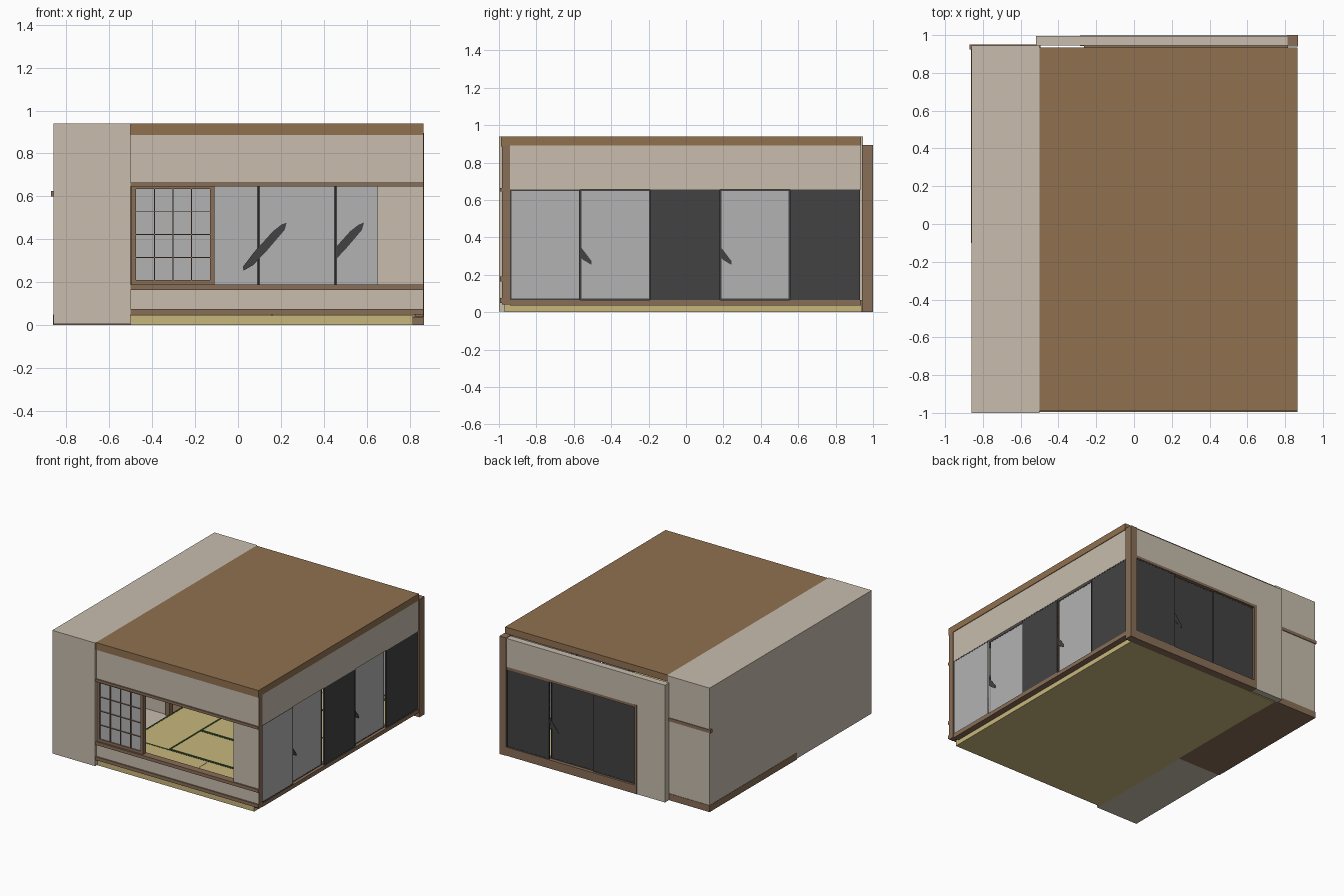
import bpy, math

if "Cube" in bpy.data.objects:
    bpy.data.objects.remove(bpy.data.objects["Cube"])

def mat(name, r, g, b):
    m = bpy.data.materials.new(name)
    m.diffuse_color = (r, g, b, 1)
    m.use_nodes = True
    m.node_tree.nodes["Principled BSDF"].inputs["Base Color"].default_value = m.diffuse_color
    return m

PLASTER = mat("plaster", 0.58, 0.51, 0.42)
WOOD = mat("wood", 0.28, 0.165, 0.08)
TRIM = mat("trim_wood", 0.25, 0.155, 0.095)
STRAW = mat("straw", 0.58, 0.47, 0.20)
GREEN = mat("mat_edging", 0.03, 0.06, 0.02)
DARK = mat("dark_panel", 0.055, 0.055, 0.055)
PAPER = mat("paper", 0.45, 0.45, 0.45)


def box(name, x, y, z, m):
    """Box from (min, max) ranges."""
    vs = [(a, b, c) for a in x for b in y for c in z]
    fs = [(0, 1, 3, 2), (4, 6, 7, 5), (0, 4, 5, 1), (2, 3, 7, 6), (0, 2, 6, 4), (1, 5, 7, 3)]
    me = bpy.data.meshes.new(name)
    me.from_pydata(vs, [], fs)
    me.materials.append(m)
    o = bpy.data.objects.new(name, me)
    bpy.context.collection.objects.link(o)
    return o


def wall_box(name, axis, along, depth, z, m):
    """Box on a wall running along x or y."""
    return box(name, along, depth, z, m) if axis == 'x' else box(name, depth, along, z, m)


def door(name, axis, a, d, outside):
    """Framed sliding door: pale room side, given outer side."""
    z = (0.065, 0.655)
    wall_box(name + "_inner", axis, a, (d, d + 0.005), z, PAPER)
    wall_box(name + "_outer", axis, a, (d + 0.005, d + 0.010), z, outside)
    f = 0.007
    for k, (p, q) in enumerate([((a[0], a[0] + f), z), ((a[1] - f, a[1]), z),
                                (a, (z[0], z[0] + f)), (a, (z[1] - f, z[1]))]):
        wall_box(f"{name}_frame_{k}", axis, p, (d - 0.001, d + 0.011), q, DARK)


def leaf(name, axis, edge, d, sign):
    """Slanted leaf blade held between two overlapping doors."""
    prof = [(-.15, 0), (-.135, .014), (-.05, .021), (.08, .021), (.13, .012), (.152, 0),
            (.12, -.016), (0, -.019), (-.10, -.016)]
    c, s = math.cos(math.radians(48)), math.sin(math.radians(48))
    pts = [(edge + sign * (0.03 + u * c - v * s), 0.365 + u * s + v * c) for u, v in prof]
    vs = [((a, e, z) if axis == 'x' else (e, a, z)) for e in (d, d + 0.002) for a, z in pts]
    n = len(prof)
    fs = [tuple(range(n)), tuple(range(2 * n - 1, n - 1, -1))]
    fs += [(i, n + i, n + (i + 1) % n, (i + 1) % n) for i in range(n)]
    me = bpy.data.meshes.new(name)
    me.from_pydata(vs, [], fs)
    me.materials.append(DARK)
    bpy.context.collection.objects.link(bpy.data.objects.new(name, me))


# Floor base and ceiling slab
box("floor_base", (-0.50, 0.815), (-0.97, 0.935), (0, 0.045), STRAW)
box("ceiling_slab", (-0.50, 0.865), (-0.98, 0.935), (0.89, 0.94), WOOD)
box("front_top_strip", (-0.50, 0.865), (-0.99, -0.98), (0.885, 0.94), WOOD)

# Straw mats with dark edging on their long sides
ux, uy, e = 0.33, 0.376, 0.012
mats = [(0, 0, 2, 1), (2, 0, 2, 1), (0, 1, 1, 2), (1, 1, 2, 1), (1, 2, 2, 1), (3, 1, 1, 2),
        (0, 3, 2, 1), (2, 3, 2, 1), (0, 4, 2, 1), (2, 4, 2, 1)]
for k, (i, j, w, h) in enumerate(mats):
    x0, y0 = -0.50 + i * ux, -0.945 + j * uy
    x1, y1 = x0 + w * ux - 0.002, y0 + h * uy - 0.002
    box(f"mat_{k}", (x0, x1), (y0, y1), (0.045, 0.055), STRAW)
    if w > h:
        for y in (y0, y1 - e):
            box(f"mat_edge_{k}", (x0, x1), (y, y + e), (0.05, 0.0565), GREEN)
    else:
        for x in (x0, x1 - e):
            box(f"mat_edge_{k}", (x, x + e), (y0, y1), (0.05, 0.0565), GREEN)

# Front wall around the window
fy = (-0.985, -0.945)
box("front_upper_wall", (-0.50, 0.862), fy, (0.665, 0.89), PLASTER)
box("front_lower_wall", (-0.50, 0.862), fy, (0.075, 0.165), PLASTER)
box("front_side_wall", (0.65, 0.862), fy, (0.19, 0.645), PLASTER)
for nm, z in (("bottom_rail", (0.05, 0.075)), ("window_sill", (0.165, 0.19)), ("window_head", (0.645, 0.665))):
    box(nm, (-0.50, 0.865), (-0.995, -0.94), z, TRIM)
box("front_corner_post", (0.825, 0.865), (-0.984, -0.94), (0.04, 0.89), TRIM)

# Lattice window screens, both slid left
for k, y in enumerate((-0.982, -0.962)):
    x0, x1, z0, z1 = -0.495 + 0.01 * k, -0.11, 0.19, 0.655
    t = 0.02
    box(f"screen_paper_{k}", (x0 + t, x1 - t), (y + 0.008, y + 0.01), (z0 + t, z1 - t), PAPER)
    for a, b in (((x0, x0 + t), (z0, z1)), ((x1 - t, x1), (z0, z1)),
                 ((x0, x1), (z0, z0 + t)), ((x0, x1), (z1 - t, z1))):
        box(f"screen_frame_{k}", a, (y, y + 0.016), b, TRIM)
    for n in range(1, 4):
        xc = x0 + t + (x1 - x0 - 2 * t) * n / 4
        zc = z0 + t + (z1 - z0 - 2 * t) * n / 4
        box(f"screen_bar_v_{k}_{n}", (xc - .002, xc + .002), (y, y + 0.016), (z0 + t, z1 - t), TRIM)
        box(f"screen_bar_h_{k}_{n}", (x0 + t, x1 - t), (y, y + 0.016), (zc - .002, zc + .002), TRIM)

# Right wall with five sliding doors
box("right_upper_wall", (0.825, 0.86), (-0.94, 0.935), (0.675, 0.89), PLASTER)
box("right_door_head", (0.815, 0.86), (-0.94, 0.935), (0.655, 0.675), PLASTER)
box("right_sill", (0.81, 0.862), (-0.94, 0.935), (0.035, 0.065), TRIM)
w = 0.374
for k in range(5):
    y0 = -0.94 + k * w
    door(f"right_door_{k}", 'y', (y0, y0 + w), 0.848 if k % 2 == 0 else 0.828, DARK if k in (2, 4) else PAPER)
for k in (1, 3):
    leaf(f"right_leaf_{k}", 'y', -0.94 + k * w - 0.01, 0.843, -1)

# Back wall with three sliding doors
box("back_upper_wall", (-0.52, 0.815), (0.945, 0.995), (0.675, 0.89), PLASTER)
box("back_door_head", (-0.27, 0.815), (0.945, 0.995), (0.655, 0.675), TRIM)
box("back_side_wall", (-0.52, -0.285), (0.945, 0.995), (0.0, 0.675), PLASTER)
box("back_door_post", (-0.285, -0.265), (0.942, 0.998), (0.0, 0.675), TRIM)
box("back_sill", (-0.265, 0.815), (0.935, 0.997), (0.0, 0.065), TRIM)
box("back_corner_post", (0.812, 0.867), (0.94, 1.0), (0, 0.895), TRIM)
for k in range(3):
    x0 = -0.265 + k * 0.36
    door(f"back_door_{k}", 'x', (x0, x0 + 0.36), 0.980 if k == 2 else 0.960 if k == 1 else 0.970, DARK)
leaf("back_leaf_0", 'x', 0.095, 0.955, 1)
leaf("back_leaf_1", 'x', 0.455, 0.975, 1)

# Side alcove: outer shell open toward the room
box("alcove_left_wall", (-0.86, -0.845), (-1.0, 0.945), (0.005, 0.94), PLASTER)
box("alcove_front_wall", (-0.86, -0.50), (-1.0, -0.98), (0.005, 0.94), PLASTER)
box("alcove_back_wall", (-0.86, -0.50), (0.93, 0.945), (0.045, 0.94), PLASTER)
box("alcove_roof", (-0.86, -0.50), (-1.0, 0.945), (0.925, 0.94), PLASTER)
box("alcove_lintel_wall", (-0.52, -0.50), (-0.98, 0.93), (0.72, 0.925), PLASTER)
box("alcove_lintel", (-0.525, -0.495), (-0.98, 0.93), (0.70, 0.72), TRIM)
box("shelf_bay_floor", (-0.86, -0.50), (-1.0, -0.10), (0.005, 0.05), PLASTER)
box("alcove_board", (-0.862, -0.495), (-0.10, 0.948), (0.0, 0.05), TRIM)
box("alcove_divider", (-0.845, -0.52), (-0.11, -0.09), (0.05, 0.925), PLASTER)
box("alcove_pillar", (-0.53, -0.49), (-0.12, -0.08), (0.05, 0.89), TRIM)
box("alcove_rail", (-0.87, -0.50), (0.925, 0.95), (0.60, 0.625), TRIM)

# Staggered shelves in the front bay
box("shelf_low", (-0.845, -0.62), (-0.60, -0.11), (0.30, 0.315), WOOD)
box("shelf_high", (-0.845, -0.62), (-0.98, -0.50), (0.40, 0.415), WOOD)
box("shelf_strut", (-0.64, -0.62), (-0.57, -0.55), (0.315, 0.40), WOOD)
